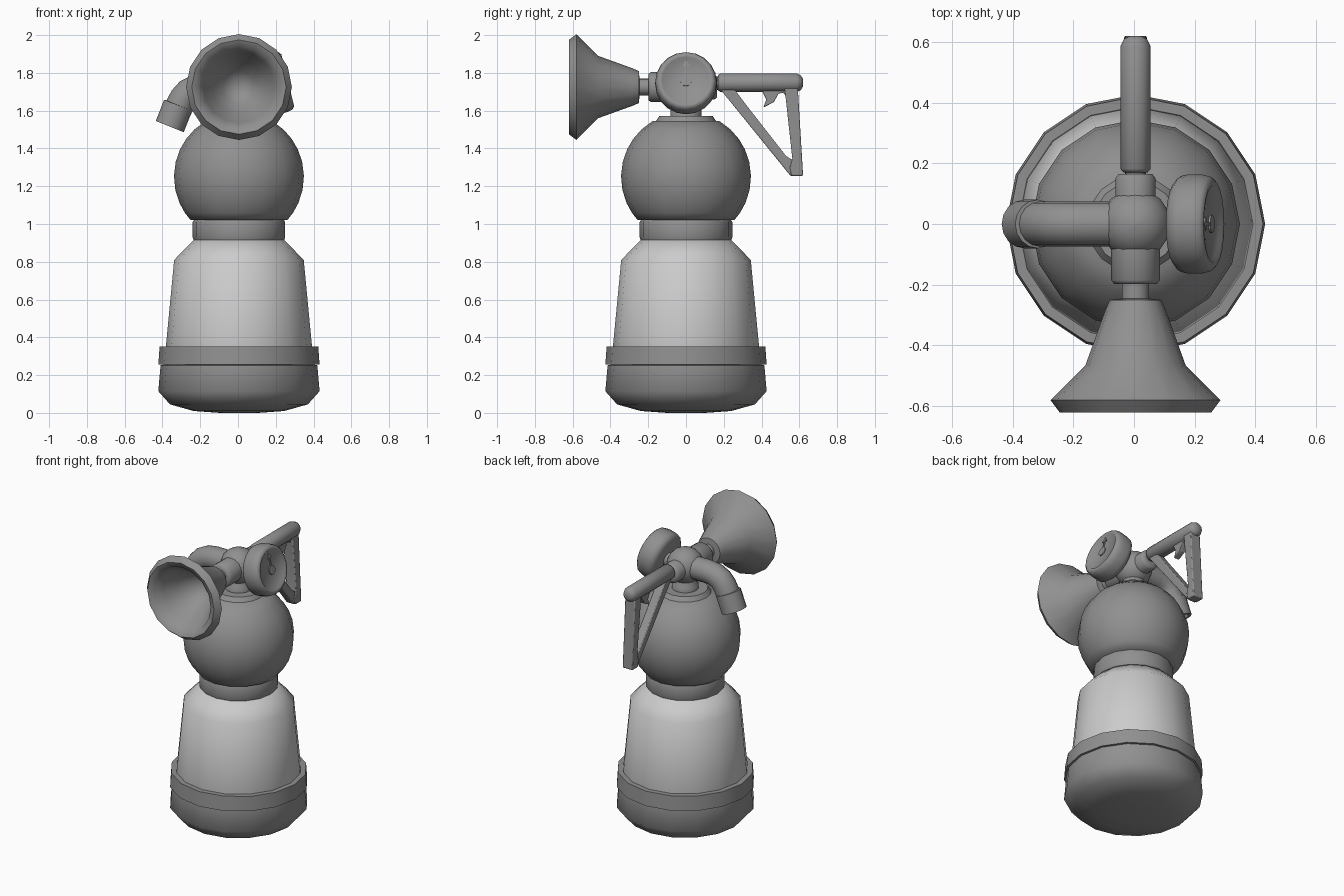
import bpy, bmesh
from math import cos, sin, pi, sqrt
from mathutils import Vector

if "Cube" in bpy.data.objects:
    bpy.data.objects.remove(bpy.data.objects["Cube"])

CX = 0.005  # slight sideways offset of the body axis


def grey(name, v):
    m = bpy.data.materials.new(name)
    m.diffuse_color = (v, v, v, 1)
    m.use_nodes = True
    m.node_tree.nodes["Principled BSDF"].inputs["Base Color"].default_value = m.diffuse_color
    return m


DARK, LIGHT = grey("dark_grey", 0.28), grey("light_grey", 0.55)


def finish(name, bm, angle=0.95, bevel=0, mat=DARK):
    bmesh.ops.remove_doubles(bm, verts=bm.verts, dist=1e-5)
    bmesh.ops.recalc_face_normals(bm, faces=bm.faces)
    me = bpy.data.meshes.new(name)
    bm.to_mesh(me)
    bm.free()
    me.materials.append(mat)
    ob = bpy.data.objects.new(name, me)
    bpy.context.collection.objects.link(ob)
    if bevel:
        m = ob.modifiers.new("bevel", 'BEVEL')
        m.width, m.segments = bevel, 2
    bpy.ops.object.select_all(action='DESELECT')
    ob.select_set(True)
    bpy.context.view_layer.objects.active = ob
    bpy.ops.object.shade_smooth_by_angle(angle=angle)
    return ob


def skin(bm, rings):
    n = len(rings[0])
    for a, b in zip(rings, rings[1:]):
        for i in range(n):
            j = (i + 1) % n
            bm.faces.new((a[i], a[j], b[j], b[i]))
    bm.faces.new(rings[0])
    bm.faces.new(rings[-1])


def lathe(name, profile, origin=(CX, 0, 0), x=(1, 0, 0), axis=(0, 0, 1), sides=16, mat=DARK):
    """Revolve (radius, height) points around an axis, capping both ends."""
    bm = bmesh.new()
    o, x, z = Vector(origin), Vector(x).normalized(), Vector(axis).normalized()
    y = z.cross(x)
    rings = [[bm.verts.new(o + z * h + r * (x * cos(2 * pi * i / sides) + y * sin(2 * pi * i / sides)))
              for i in range(sides)] for r, h in profile]
    skin(bm, rings)
    return finish(name, bm, mat=mat)


def prism(name, outline, width, bevel=0.006):
    """Extrude a (y, z) outline evenly to both sides in x."""
    bm = bmesh.new()
    rings = [[bm.verts.new((CX + s * width / 2, y, z)) for y, z in outline] for s in (-1, 1)]
    skin(bm, rings)
    return finish(name, bm, bevel=bevel)


# Base, band, tapered tank and collar
lathe("base_cup", [(0.10, 0), (0.24, 0.01), (0.365, 0.045), (0.427, 0.115), (0.415, 0.252), (0.40, 0.255)])
lathe("base_band", [(0.40, 0.255), (0.427, 0.255), (0.42, 0.352), (0.385, 0.352)])
lathe("tank", [(0.37, 0.25), (0.387, 0.35), (0.343, 0.81), (0.24, 0.915), (0.2, 0.915)], mat=LIGHT)
lathe("collar", [(0.2, 0.912), (0.24, 0.915), (0.245, 0.93), (0.245, 1.01), (0.238, 1.022), (0.2, 1.022)])

# Spherical top
R, ZC = 0.344, 1.25
heights = [1.02, 1.06, 1.11, 1.18, 1.255, 1.33, 1.395, 1.45, 1.50, 1.545]
lathe("sphere_top", [(sqrt(R * R - (h - ZC) ** 2), h) for h in heights])
lathe("neck_cap", [(0.17, 1.53), (0.14, 1.573), (0.085, 1.573)])
lathe("neck_stem", [(0.083, 1.56), (0.083, 1.60), (0.07, 1.615), (0.07, 1.68)])

# Valve: ball with a front and a back sleeve
VZ = 1.725
lathe("valve_ball", [(0.115 * sin(a * pi / 10) + 1e-3, -0.115 * cos(a * pi / 10)) for a in range(11)],
      origin=(CX, 0, VZ))
front = dict(origin=(CX, 0, VZ), axis=(0, -1, 0))
lathe("front_sleeve", [(0.08, 0.07), (0.08, 0.185), (0.07, 0.198), (0.03, 0.198)], **front)
lathe("front_pipe", [(0.045, 0.18), (0.045, 0.27)], **front)
lathe("back_sleeve", [(0.066, -0.05), (0.066, -0.15), (0.055, -0.165), (0.03, -0.165)], **front)

# Flared horn with hollow mouth
lathe("horn", [(0.04, 0.245), (0.085, 0.25), (0.10, 0.285), (0.165, 0.465), (0.28, 0.58), (0.25, 0.62),
               (0.215, 0.605), (0.19, 0.54), (0.14, 0.46), (0.085, 0.36), (0.03, 0.33)], **front)

# Pressure gauge, tilted slightly upwards
N = Vector((0.97, 0, 0.24)).normalized()
U = Vector((-N.z, 0, N.x))
B = Vector((0.137, 0, 1.73))
tilt = dict(origin=B, axis=N, x=U)
lathe("gauge_stem", [(0.045, -0.06), (0.045, 0.02)], **tilt)
lathe("gauge_case", [(0.02, 0), (0.135, 0), (0.158, 0.018), (0.163, 0.04), (0.163, 0.09), (0.156, 0.118),
                     (0.142, 0.13), (0.128, 0.128), (0.118, 0.118), (0.01, 0.118)], sides=20, **tilt)
lathe("gauge_hub", [(0.03, 0.11), (0.03, 0.125), (0.015, 0.125)], sides=12, **tilt)
bm = bmesh.new()
shape = [(-0.005, 0.02), (0.005, 0.02), (0.005, 0.08), (0.02, 0.08), (0, 0.112), (-0.02, 0.08), (-0.005, 0.08)]
skin(bm, [[bm.verts.new(B + N * h + Vector((0, 1, 0)) * a + U * b) for a, b in shape] for h in (0.11, 0.124)])
finish("gauge_needle", bm)

# Outlet elbow on the left, swept along a bent path
bm = bmesh.new()
path = [Vector((x, 0, z)) for x, z in
        [(-0.05, VZ), (-0.17, VZ), (-0.22, 1.718), (-0.262, 1.697), (-0.29, 1.665), (-0.31, 1.625), (-0.33, 1.58)]]
rings = []
for i, p in enumerate(path):
    t = (path[min(i + 1, len(path) - 1)] - path[max(i - 1, 0)]).normalized()
    side = t.cross(Vector((0, 1, 0)))
    rings.append([bm.verts.new(p + 0.074 * (Vector((0, cos(a), 0)) + side * sin(a)))
                  for a in [2 * pi * k / 16 for k in range(16)]])
skin(bm, rings)
finish("outlet_elbow", bm)
lathe("outlet_tip", [(0.06, 0), (0.08, 0.002), (0.08, 0.123), (0.062, 0.123), (0.058, 0.095), (0.01, 0.095)],
      origin=(-0.316, 0, 1.63), axis=(-0.37, 0, -0.93), x=(0, 1, 0))

# Handle: round grip bar, rear bar, diagonal brace and trigger
lathe("handle_pivot", [(0.035, 0.14), (0.035, 0.2)], origin=(CX, 0, 1.745), axis=(0, 1, 0))
lathe("handle_bar", [(0.04, 0.17), (0.05, 0.182), (0.05, 0.585), (0.038, 0.609), (0.02, 0.619)],
      origin=(CX, 0, 1.748), axis=(0, 1, 0), sides=12)
prism("handle_rear", [(0.522, 1.72), (0.592, 1.72), (0.62, 1.255), (0.558, 1.255), (0.55, 1.30), (0.563, 1.345)], 0.075)
prism("handle_brace", [(0.18, 1.715), (0.255, 1.715), (0.315, 1.635), (0.53, 1.36), (0.57, 1.335),
                       (0.585, 1.255), (0.553, 1.255)], 0.06)
prism("trigger", [(0.40, 1.71), (0.535, 1.71), (0.53, 1.675), (0.515, 1.695), (0.49, 1.69), (0.465, 1.645),
                  (0.41, 1.617), (0.425, 1.66)], 0.04, bevel=0.003)
